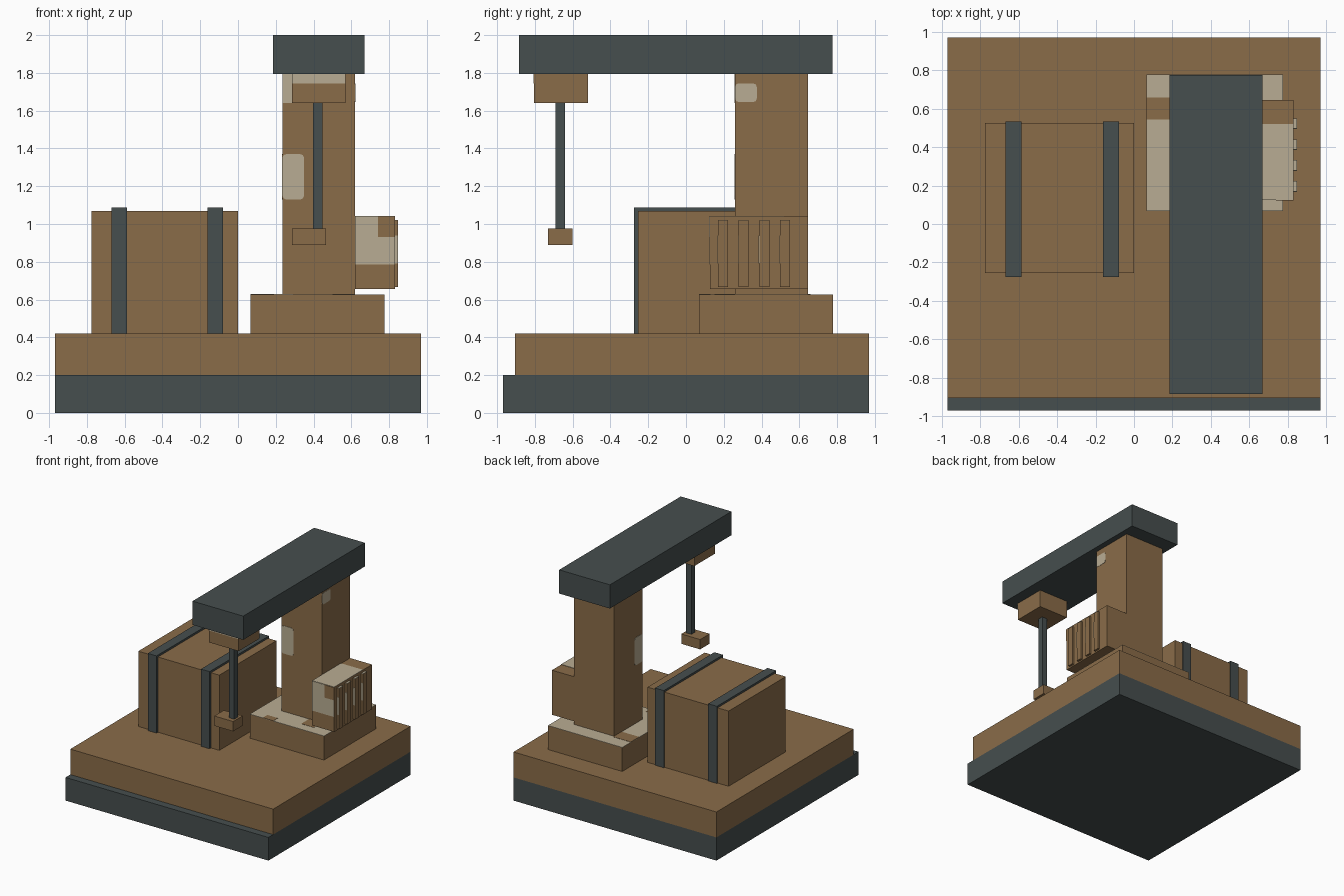
import bpy
import bmesh
from mathutils import Vector

cube = bpy.data.objects.get("Cube")
if cube:
    bpy.data.objects.remove(cube, do_unlink=True)


def material(name, rgb):
    mat = bpy.data.materials.new(name)
    mat.use_nodes = True
    colour = (*rgb, 1.0)
    mat.diffuse_color = colour
    mat.node_tree.nodes["Principled BSDF"].inputs["Base Color"].default_value = colour
    return mat


BROWN = material("rust_brown", (0.254, 0.150, 0.066))
SLATE = material("slate_grey", (0.061, 0.077, 0.077))
BEIGE = material("worn_beige", (0.485, 0.416, 0.292))


def box(name, mat, xs, ys, zs, round_axis=None, radius=0.02):
    """Box from ranges; optionally chamfers the edges running along one axis."""
    lo, hi = (Vector(c) for c in zip(xs, ys, zs))
    bm = bmesh.new()
    bmesh.ops.create_cube(bm, size=1)
    for v in bm.verts:
        v.co = Vector((lo[i] + (v.co[i] + 0.5) * (hi[i] - lo[i]) for i in range(3)))
    if round_axis is not None:
        edges = [e for e in bm.edges
                 if abs((e.verts[0].co - e.verts[1].co)[round_axis]) > 1e-6]
        bmesh.ops.bevel(bm, geom=edges, offset=radius, segments=2, profile=0.5,
                        affect='EDGES')
    mesh = bpy.data.meshes.new(name)
    bm.to_mesh(mesh)
    bm.free()
    mesh.materials.append(mat)
    obj = bpy.data.objects.new(name, mesh)
    bpy.context.collection.objects.link(obj)
    return obj


def patch(name, axis, side, level, u, v, mat=BEIGE, lift=0.003, rounded=False):
    """Thin paint plate lying on a face; u and v are ranges on the other axes."""
    ranges = [u, v]
    ranges.insert(axis, tuple(sorted((level, level + side * lift))))
    return box(name, mat, *ranges, round_axis=axis if rounded else None)


X, Y, Z = range(3)

# Stepped base
box("base_foot", SLATE, (-.97, .97), (-.97, .97), (0, .2))
box("base_deck", BROWN, (-.97, .97), (-.905, .97), (.2, .42))

# Crate with two straps
box("crate", BROWN, (-.775, 0), (-.255, .525), (.42, 1.07))
for side, x in (("right", -.67), ("left", -.162)):
    box(side + "_crate_strap", SLATE, (x, x + .083), (-.275, .535), (.42, 1.087))

# Crane: plinth, column, beam
box("plinth", BROWN, (.065, .775), (.068, .778), (.42, .625))
box("column", BROWN, (.235, .62), (.26, .645), (.625, 1.795))
box("beam", SLATE, (.185, .67), (-.885, .775), (1.795, 2))

# Hoist hanging from the beam
box("hoist_block", BROWN, (.285, .57), (-.805, -.52), (1.64, 1.795))
box("hoist_cable", SLATE, (.397, .447), (-.69, -.64), (.97, 1.64))
box("hook_weight", BROWN, (.285, .465), (-.73, -.6), (.89, .975))

# Motor housing with cooling fins
box("motor_housing", BROWN, (.62, .83), (.128, .645), (.655, 1.04))
for i in range(4):
    y = .17 + i * .109
    box(f"motor_fin_{i + 1}", BROWN, (.83, .848), (y, y + .053), (.667, 1.018))
    patch(f"fin_top_wear_{i + 1}", Z, 1, 1.018, (.83, .848), (y, y + .053))
    patch(f"fin_front_wear_{i + 1}", Y, -1, y, (.83, .848), (.79, .94))

# Worn paint on the plinth
patch("plinth_wear", Z, 1, .625, (.065, .775), (.068, .778))
for name, xs, ys in (("left", (.065, .235), (.545, .66)),
                     ("front", (.19, .29), (.068, .13)),
                     ("inner", (.5, .62), (.15, .26))):
    patch(f"plinth_{name}_spot", Z, 1, .625, xs, ys, BROWN, .005)

# Worn paint on the column
patch("column_front_wear", Y, -1, .26, (.235, .35), (1.13, 1.37), rounded=True)
patch("column_side_wear", X, -1, .235, (.26, .37), (1.13, 1.37), rounded=True)
patch("column_upper_wear", Y, -1, .26, (.235, .29), (1.64, 1.795))
patch("column_right_wear", X, 1, .62, (.26, .375), (1.645, 1.745), rounded=True)

# Worn paint on the motor housing and hoist block
patch("motor_top_wear", Z, 1, 1.04, (.62, .83), (.128, .52))
patch("motor_front_wear", Y, -1, .128, (.62, .83), (.785, 1.04))
patch("motor_front_spot", Y, -1, .128, (.74, .83), (.93, 1.04), BROWN, .005)
patch("hoist_block_wear", Y, -1, -.805, (.285, .57), (1.745, 1.795))
